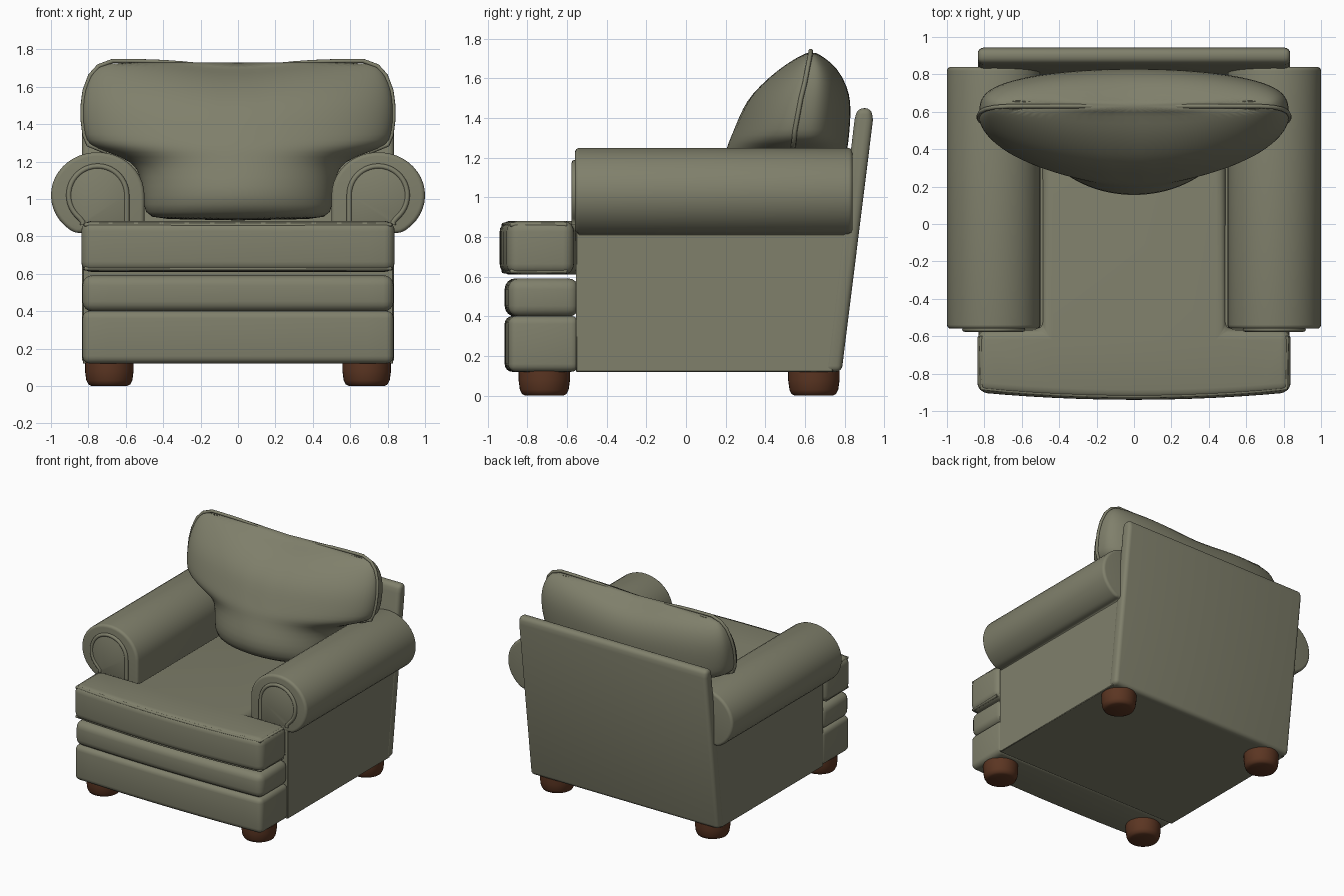
import bpy, bmesh, math

if "Cube" in bpy.data.objects:
    bpy.data.objects.remove(bpy.data.objects["Cube"])


def material(name, rgb):
    m = bpy.data.materials.new(name)
    m.diffuse_color = (*rgb, 1)
    m.use_nodes = True
    m.node_tree.nodes["Principled BSDF"].inputs["Base Color"].default_value = m.diffuse_color
    return m


LEATHER = material("olive leather", (0.215, 0.215, 0.148))
WOOD = material("brown wood", (0.105, 0.036, 0.016))


def finish(ob, mat, angle=40):
    """Apply modifiers, colour and smooth the part."""
    ob.data.materials.append(mat)
    bpy.ops.object.select_all(action='DESELECT')
    ob.select_set(True)
    bpy.context.view_layer.objects.active = ob
    bpy.ops.object.convert(target='MESH')
    bpy.ops.object.shade_smooth_by_angle(angle=math.radians(angle))
    return ob


def mesh_object(name, bm):
    bmesh.ops.recalc_face_normals(bm, faces=bm.faces)
    me = bpy.data.meshes.new(name)
    bm.to_mesh(me)
    bm.free()
    ob = bpy.data.objects.new(name, me)
    bpy.context.collection.objects.link(ob)
    return ob


def prism(name, pts, axis, lo, hi, bevel=0.0, segs=4):
    """Extrude a closed 2D outline along an axis and round its edges."""
    place = {'x': lambda a, b, h: (h, a, b),
             'y': lambda a, b, h: (a, h, b),
             'z': lambda a, b, h: (a, b, h)}[axis]
    bm = bmesh.new()
    rings = [[bm.verts.new(place(a, b, h)) for a, b in pts] for h in (lo, hi)]
    n = len(pts)
    for ring in rings:
        bm.faces.new(ring)
    for i in range(n):
        j = (i + 1) % n
        bm.faces.new((rings[0][i], rings[0][j], rings[1][j], rings[1][i]))
    ob = mesh_object(name, bm)
    if bevel:
        b = ob.modifiers.new("round", 'BEVEL')
        b.width, b.segments = bevel, segs
        b.limit_method, b.angle_limit = 'ANGLE', math.radians(30)
    return finish(ob, LEATHER)


def loft(name, rings, mat, subdiv=0, angle=40):
    """Skin closed rings of points, capped at both ends."""
    bm = bmesh.new()
    vs = [[bm.verts.new(p) for p in r] for r in rings]
    n = len(vs[0])
    for a, b in zip(vs, vs[1:]):
        for i in range(n):
            j = (i + 1) % n
            bm.faces.new((a[i], a[j], b[j], b[i]))
    bm.faces.new(vs[0])
    bm.faces.new(vs[-1])
    ob = mesh_object(name, bm)
    if subdiv:
        ob.modifiers.new("smooth", 'SUBSURF').levels = subdiv
    return finish(ob, mat, angle)


def piping(name, pts, r=0.011):
    cu = bpy.data.curves.new(name, 'CURVE')
    cu.dimensions = '3D'
    cu.bevel_depth, cu.bevel_resolution, cu.use_fill_caps = r, 2, True
    sp = cu.splines.new('POLY')
    sp.points.add(len(pts) - 1)
    for p, co in zip(sp.points, pts):
        p.co = (*co, 1)
    ob = bpy.data.objects.new(name, cu)
    bpy.context.collection.objects.link(ob)
    return finish(ob, LEATHER, 60)


def front_arc(w, y, curve, n=12):
    """Gently bowed front edge, left to right."""
    return [(w * (2 * i / n - 1), y + curve * (2 * i / n - 1) ** 2) for i in range(n + 1)]


# body and slanted back board
prism("body", [(-0.555, 0.12), (0.74, 0.12), (0.83, 0.84), (-0.555, 0.84)], 'x', -0.83, 0.83, 0.004, 1)
prism("back_board", [(0.70, 0.12), (0.785, 0.12), (0.943, 1.39), (0.935, 1.45), (0.865, 1.45), (0.85, 1.39)],
      'x', -0.835, 0.835, 0.03)

# two padded front bands
for name, lo, hi, bev in (("lower_front_band", 0.12, 0.402, 0.04), ("upper_front_band", 0.398, 0.592, 0.055)):
    prism(name, front_arc(0.832, -0.915, 0.02) + [(0.832, -0.54), (-0.832, -0.54)], 'z', lo, hi, bev)

# T-shaped seat cushion with piped edges
prism("seat_cushion", front_arc(0.838, -0.94, 0.04) +
      [(0.838, -0.565), (0.49, -0.565), (0.49, 0.6), (-0.49, 0.6), (-0.49, -0.565), (-0.838, -0.565)],
      'z', 0.61, 0.882, 0.055, 5)
for name, z in (("seat_top_piping", 0.862), ("seat_bottom_piping", 0.628)):
    arc = front_arc(0.815, -0.92, 0.04)
    piping(name, [(-0.818, -0.6, z)] + [(x, y, z) for x, y in arc] + [(0.818, -0.6, z)])


def roll(s, rx, rz, inner_z, end_deg, tail):
    """Scroll outline of an arm seen from the front."""
    pts = [(0.75 - rx, inner_z)]
    for i in range(29):
        t = math.radians(180 - (180 + end_deg) * i / 28)
        pts.append((0.75 + rx * math.cos(t), 1.02 + rz * math.sin(t)))
    return [(s * x, z) for x, z in pts + tail]


# rolled arms with piped front panels
for s, side in ((-1, "left"), (1, "right")):
    prism(side + "_arm", roll(s, 0.25, 0.23, 0.62, 62, [(0.825, 0.82), (0.825, 0.62)]), 'y', -0.56, 0.84, 0.035)
    panel = roll(s, 0.155, 0.155, 0.86, 50, [(0.83, 0.88), (0.83, 0.86)])
    prism(side + "_arm_panel", panel, 'y', -0.568, -0.5, 0.006, 2)
    piping(side + "_arm_piping", [(x, -0.563, z) for x, z in panel], 0.014)

# back cushion: levels of (z, half width, seam y, front depth, back depth)
LEVELS = [(0.885, .44, .48, .20, .18), (0.92, .50, .48, .30, .25), (1.02, .51, .50, .355, .27),
          (1.12, .52, .515, .345, .275), (1.20, .56, .53, .335, .275), (1.25, .70, .54, .335, .275),
          (1.29, .80, .545, .325, .275), (1.34, .82, .55, .31, .275), (1.42, .83, .565, .295, .265),
          (1.50, .83, .58, .275, .25), (1.58, .82, .60, .235, .215), (1.66, .79, .615, .16, .16),
          (1.71, .745, .625, .085, .085), (1.738, .67, .63, .02, .025)]


def sag(x, z):
    return z - 0.035 * math.exp(-(x / 0.3) ** 2) * max(0, min(1, (z - 1.3) / 0.4))


def cushion_ring(z, w, s, f, b, n=72):
    ring = []
    for i in range(n):
        t = 2 * math.pi * i / n
        x, q = w * math.cos(t), math.sin(t)
        if q >= 0:
            wrinkle = 0.006 * math.sin(48 * x) * math.exp(-(x / 0.16) ** 2) * (z > 1.3)
            y = s - f * q ** 1.1 + wrinkle * q
        else:
            y = s + b * (-q) ** 0.6
        ring.append((x, y, sag(x, z)))
    return ring


loft("back_cushion", [cushion_ring(*lv) for lv in LEVELS], LEATHER, 1, 60)
edge = [(w, s, z) for z, w, s, f, b in LEVELS[5:]]
top = [(0.6 - 0.1 * i, 0.63, sag(0.6 - 0.1 * i, 1.738)) for i in range(13)]
piping("back_cushion_piping", edge + top + [(-x, y, z) for x, y, z in reversed(edge)], 0.012)

# turned bun feet
FOOT = [(0.0, 0.095), (0.008, 0.112), (0.03, 0.123), (0.08, 0.13), (0.125, 0.13)]
for x, sx in ((-0.688, "left"), (0.688, "right")):
    for y, sy in ((-0.715, "front"), (0.645, "back")):
        loft(f"{sy}_{sx}_foot", [[(x + r * math.cos(a * math.pi / 16), y + r * math.sin(a * math.pi / 16), z)
                                  for a in range(32)] for z, r in FOOT], WOOD, 0, 50)
